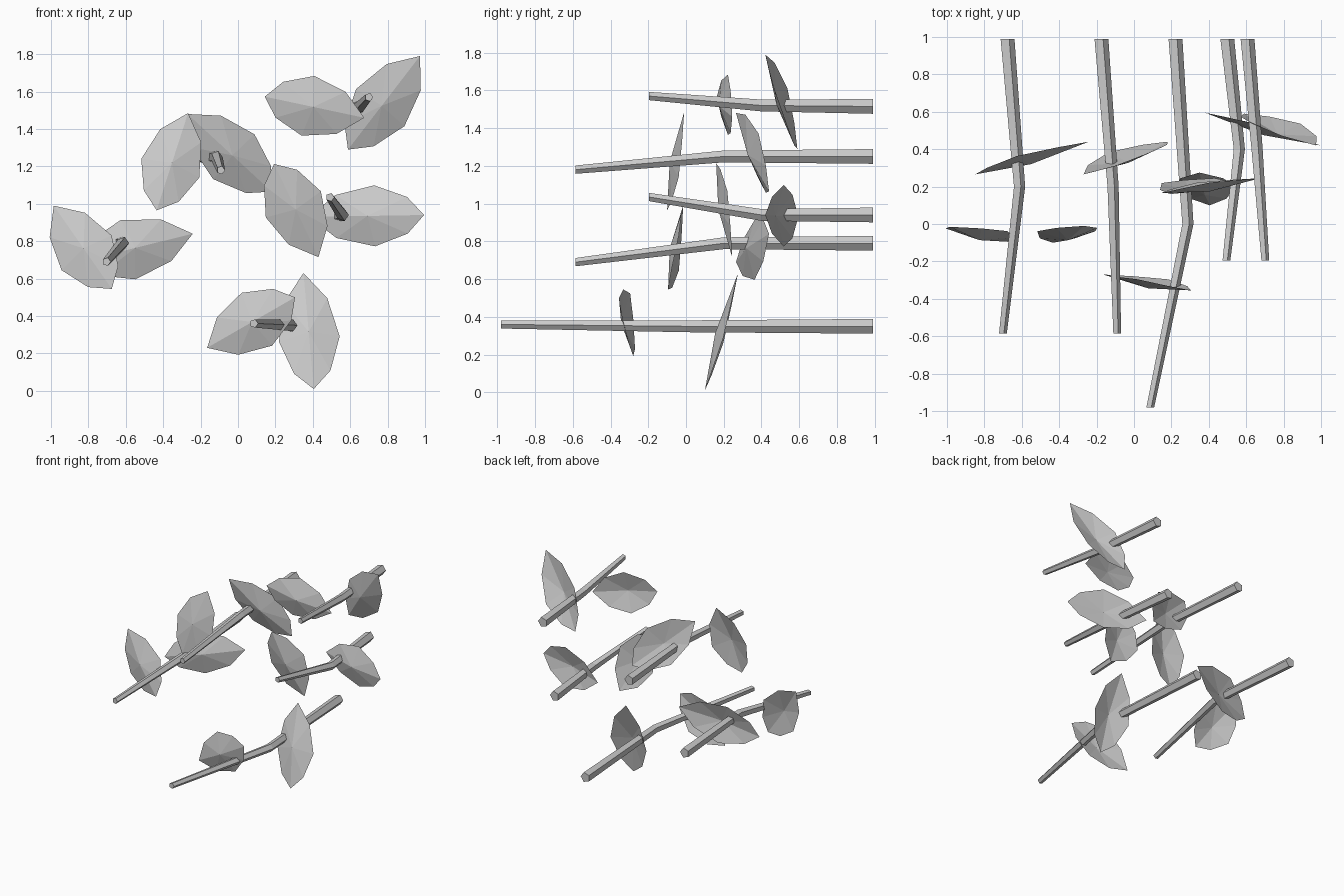
import bpy
from math import sin, cos, tau
from mathutils import Vector

if "Cube" in bpy.data.objects:
    bpy.data.objects.remove(bpy.data.objects["Cube"])


def add_mesh(name, verts, faces):
    mesh = bpy.data.meshes.new(name)
    mesh.from_pydata(verts, [], faces)
    mesh.update()
    obj = bpy.data.objects.new(name, mesh)
    bpy.context.collection.objects.link(obj)


def branch(path, sides=5):
    """Tapered five-sided stick through three points, back to front."""
    verts, faces = [], []
    for (x, y, z), r in zip(path, (0.041, 0.033, 0.023)):
        for i in range(sides):
            a = tau * i / sides
            verts.append((x + r * cos(a), y, z + r * sin(a)))
    for k in range(len(path) - 1):
        for i in range(sides):
            j = (i + 1) % sides
            b = k * sides
            faces.append((b + i, b + j, b + sides + j, b + sides + i))
    n = len(verts)
    faces += [tuple(reversed(range(sides))), tuple(range(n - sides, n))]
    add_mesh("branch", verts, faces)


def leaf(name, start, end):
    """Thin leaf: two fans around a raised centre point on the midrib."""
    s, e = Vector(start), Vector(end)
    axis = e - s
    side = axis.cross(Vector((0, 1, 0))).normalized()
    out = side.cross(axis).normalized()
    if out.y > 0:
        out = -out
    verts = [s, e, s + axis * 0.52 + out * 0.03]
    faces = []
    for sign in (1, -1):
        b = len(verts)
        for t, w, d in ((0.23, 0.115, 0.01), (0.56, 0.163, 0.022), (0.85, 0.098, 0.01)):
            verts.append(s + axis * t + side * w * sign - out * d)
        rim = [0, b, b + 1, b + 2, 1]
        for p, q in zip(rim, rim[1:]):
            faces.append((2, p, q) if sign > 0 else (2, q, p))
    add_mesh(name, verts, faces)


# each twig: branch path, large leaf midrib, small leaf midrib
twigs = [
    ([(-.68, .99, .79), (-.615, .2, .79), (-.703, -.585, .69)],
     [(-.242, .44, .84), (-.85, .265, .69)],
     [(-.985, -.015, .99), (-.675, -.095, .545)]),
    ([(-.178, .99, 1.25), (-.115, .2, 1.25), (-.092, -.585, 1.18)],
     [(-.27, .265, 1.48), (.18, .44, 1.065)],
     [(-.267, -.01, 1.485), (-.435, -.1, .965)]),
    ([(.218, .99, .35), (.285, 0, .35), (.085, -.98, .36)],
     [(.35, .275, .63), (.405, .1, .01)],
     [(-.165, -.27, .23), (.305, -.355, .5)]),
    ([(.495, .99, .94), (.56, .4, .94), (.492, -.195, 1.035)],
     [(.38, .595, .93), (.995, .42, .94)],
     [(.43, .245, .715), (.193, .16, 1.213)]),
    ([(.603, .99, 1.515), (.655, .4, 1.52), (.7, -.195, 1.57)],
     [(.973, .42, 1.79), (.588, .59, 1.29)],
     [(.675, .245, 1.46), (.143, .165, 1.573)]),
]

for path, large, small in twigs:
    branch(path)
    leaf("large_leaf", *large)
    leaf("small_leaf", *small)
